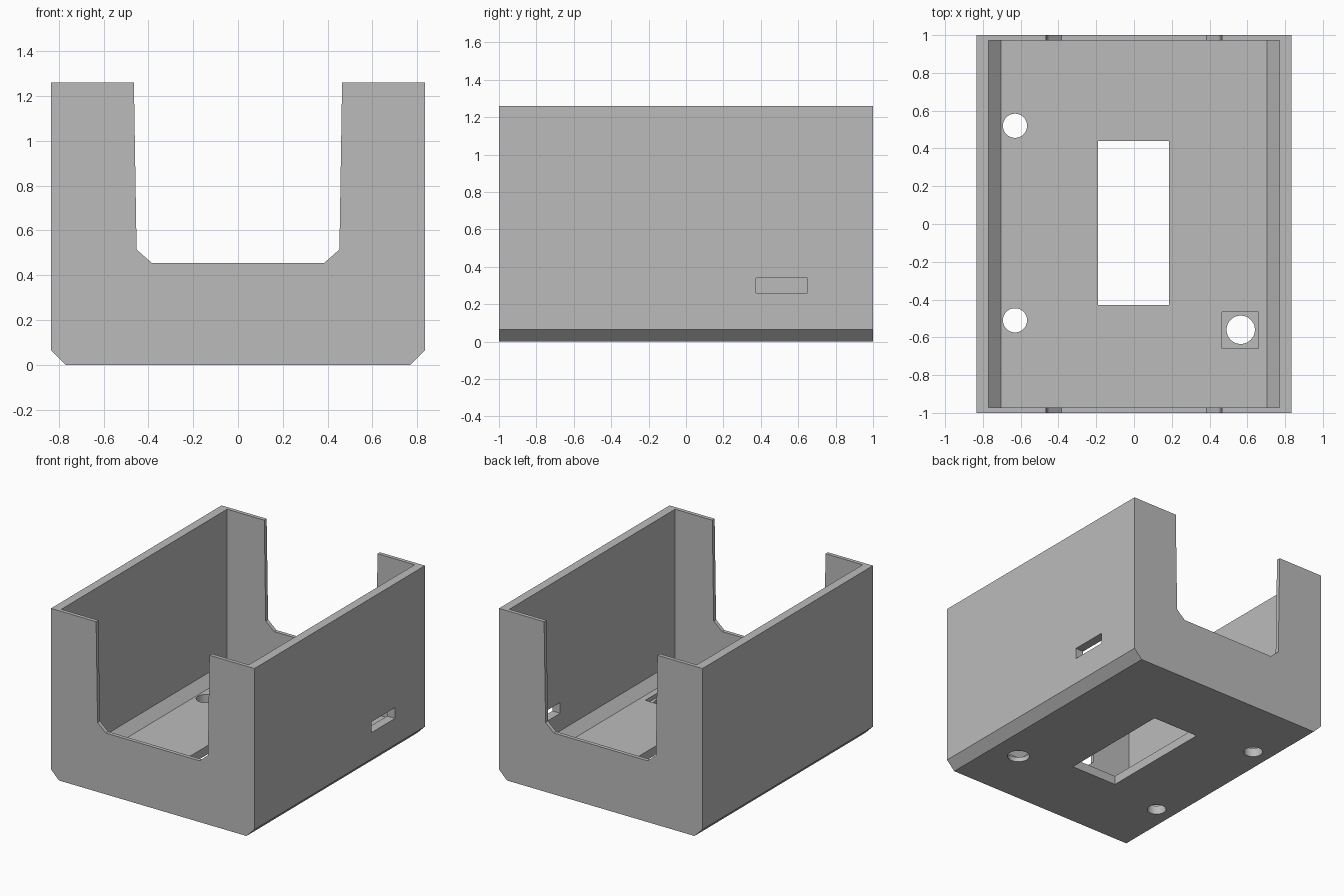
import bpy
import bmesh

cube = bpy.data.objects.get("Cube")
if cube:
    bpy.data.objects.remove(cube, do_unlink=True)

grey = bpy.data.materials.new("light_grey")
grey.use_nodes = True
COLOUR = (0.5, 0.5, 0.5, 1)
grey.diffuse_color = COLOUR
grey.node_tree.nodes["Principled BSDF"].inputs["Base Color"].default_value = COLOUR


def add_object(name, bm):
    mesh = bpy.data.meshes.new(name)
    bmesh.ops.recalc_face_normals(bm, faces=bm.faces)
    bm.to_mesh(mesh)
    bm.free()
    mesh.materials.append(grey)
    obj = bpy.data.objects.new(name, mesh)
    bpy.context.collection.objects.link(obj)
    return obj


def prism(name, half, y):
    """Extrude a left-right symmetric (x, z) half profile from -y to y."""
    outline = half + [(-x, z) for x, z in reversed(half)]
    bm = bmesh.new()
    face = bm.faces.new([bm.verts.new((x, -y, z)) for x, z in outline])
    grown = bmesh.ops.extrude_face_region(bm, geom=[face])["geom"]
    moved = [v for v in grown if isinstance(v, bmesh.types.BMVert)]
    bmesh.ops.translate(bm, verts=moved, vec=(0, 2 * y, 0))
    return add_object(name, bm)


def block(name, low, high):
    bm = bmesh.new()
    bmesh.ops.create_cube(bm, size=1)
    for v in bm.verts:
        v.co = [(a + b) / 2 + c * (b - a) for a, b, c in zip(low, high, v.co)]
    return add_object(name, bm)


def cylinder(name, x, y, radius):
    bm = bmesh.new()
    bmesh.ops.create_cone(bm, cap_ends=True, segments=48, radius1=radius,
                          radius2=radius, depth=0.4)
    bmesh.ops.translate(bm, verts=bm.verts, vec=(x, y, 0))
    return add_object(name, bm)


# Outer body with chamfered lower side edges
body = prism("enclosure_body", [(0.77, 0), (0.835, 0.065), (0.835, 1.26)], 1)

cutters = [
    # Open-topped cavity with matching inner chamfers
    prism("cavity", [(0.705, 0.065), (0.77, 0.13), (0.77, 1.5)], 0.972),
    # Tapered notch through both end walls
    prism("end_notch", [(0.385, 0.455), (0.453, 0.515), (0.465, 1.26), (0.465, 1.4)], 1.2),
    # Floor window and its neighbouring square recess
    block("floor_window", (-0.19, -0.43, -0.2), (0.185, 0.44, 0.3)),
    block("square_recess", (0.465, -0.66, 0.035), (0.66, -0.465, 0.2)),
    # Slot through one side wall
    block("side_slot", (0.7, 0.375, 0.26), (0.95, 0.65, 0.34)),
    # Round floor holes
    cylinder("button_hole", 0.565, -0.56, 0.075),
    cylinder("back_hole", -0.63, 0.52, 0.064),
    cylinder("front_hole", -0.63, -0.51, 0.064),
]

for cutter in cutters:
    cutter.hide_render = True
    mod = body.modifiers.new(cutter.name, "BOOLEAN")
    mod.operation = "DIFFERENCE"
    mod.solver = "EXACT"
    mod.object = cutter

# Bake the cuts and discard the cutters
bpy.context.view_layer.update()
result = bpy.data.meshes.new_from_object(
    body.evaluated_get(bpy.context.evaluated_depsgraph_get()))
body.modifiers.clear()
body.data = result
for cutter in cutters:
    bpy.data.objects.remove(cutter, do_unlink=True)

# Smooth only the round hole walls
bpy.ops.object.select_all(action="DESELECT")
body.select_set(True)
bpy.context.view_layer.objects.active = body
bpy.ops.object.shade_smooth_by_angle(angle=0.35)
